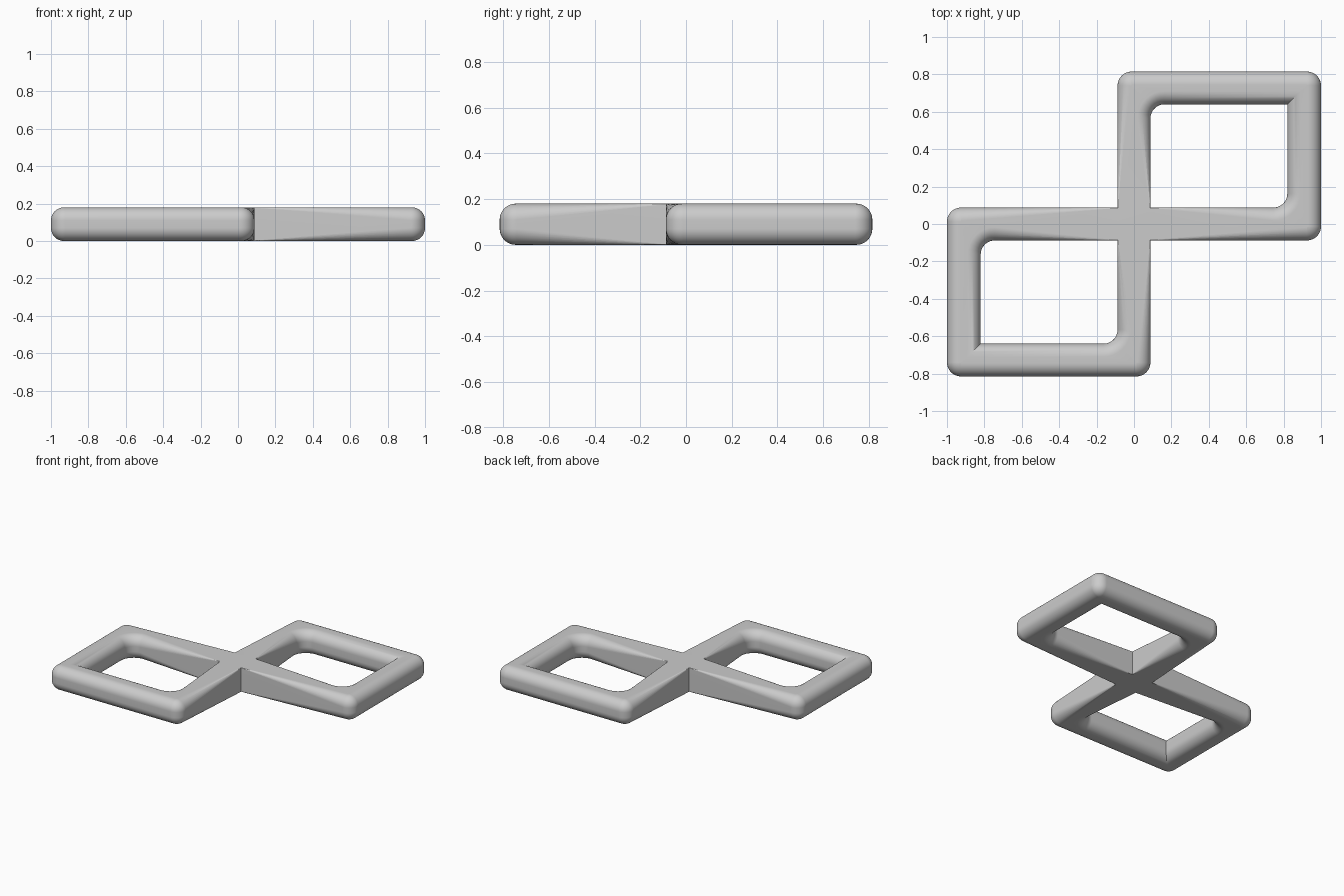
import bpy, bmesh, math
from mathutils import Vector

if "Cube" in bpy.data.objects:
    bpy.data.objects.remove(bpy.data.objects["Cube"])

H = 0.18      # bar thickness
EDGE = 0.07   # edge rounding away from the crossing
PLAN = 0.075  # corner rounding seen from the top
SEG = 8


def outline(corners):
    """Plan points as (position, direction into material, edge radius); material on the left."""
    pts = []
    n = len(corners)
    for i, (x, y, plan_r, edge_r) in enumerate(corners):
        p = Vector((x, y))
        d1 = (p - Vector(corners[i - 1][:2])).normalized()
        d2 = (Vector(corners[(i + 1) % n][:2]) - p).normalized()
        n1, n2 = Vector((-d1.y, d1.x)), Vector((-d2.y, d2.x))
        if plan_r == 0:
            pts.append((p, n1 + n2, edge_r))
            continue
        s = 1 if d1.x * d2.y - d1.y * d2.x > 0 else -1
        c = p + s * plan_r * (n1 + n2)
        for k in range(SEG + 1):
            a = math.pi / 2 * k / SEG
            m = n1 * math.cos(a) + n2 * math.sin(a)
            pts.append((c - s * plan_r * m, m, edge_r))
    return pts


def turned(corners):
    return [(-x, -y, p, e) for x, y, p, e in corners]


def add_wall(bm, pts):
    """Rounded wall around one outline; returns its bottom and top rims."""
    angles = [math.pi / 2 * k / SEG for k in range(SEG + 1)]
    levels = [(1 - math.sin(a), False) for a in reversed(angles)]
    rings = []
    for top in (False, True):
        for a in (angles if top else reversed(angles)):
            ring = []
            for p, m, r in pts:
                r = max(r, 0.003)
                q = p + m * r * (1 - math.cos(a))
                z = r * (1 - math.sin(a))
                ring.append(bm.verts.new((q.x, q.y, H - z if top else z)))
            rings.append(ring)
    n = len(pts)
    for lo, hi in zip(rings, rings[1:]):
        for i in range(n):
            j = (i + 1) % n
            bm.faces.new((lo[i], lo[j], hi[j], hi[i]))
    return rings[0], rings[-1]


# Half of the outer outline, and one window; the other half is turned 180 degrees
half = [(0.088, -0.088, 0, 0), (1, -0.088, PLAN, EDGE),
        (1, 0.815, PLAN, EDGE), (-0.088, 0.815, PLAN, EDGE)]
window = [(0.088, 0.088, 0, 0), (0.088, 0.64, PLAN, EDGE),
          (0.82, 0.64, 0, EDGE), (0.82, 0.088, PLAN, EDGE)]

bm = bmesh.new()
rims = [add_wall(bm, outline(c)) for c in (half + turned(half), window, turned(window))]

# Flat top and bottom between the rims
for side in (0, 1):
    edges = []
    for rim in rims:
        ring = rim[side]
        for i, v in enumerate(ring):
            edges.append(bm.edges.get((v, ring[(i + 1) % len(ring)])))
    bmesh.ops.triangle_fill(bm, edges=edges, use_beauty=True,
                            normal=(0, 0, 1 if side else -1))
bmesh.ops.recalc_face_normals(bm, faces=bm.faces)

mesh = bpy.data.meshes.new("double_frame")
bm.to_mesh(mesh)
bm.free()
obj = bpy.data.objects.new("double_frame", mesh)
bpy.context.collection.objects.link(obj)
bpy.context.view_layer.objects.active = obj
obj.select_set(True)
bpy.ops.object.shade_smooth_by_angle(angle=math.radians(35))
wn = obj.modifiers.new("weighted", 'WEIGHTED_NORMAL')
wn.keep_sharp = True
